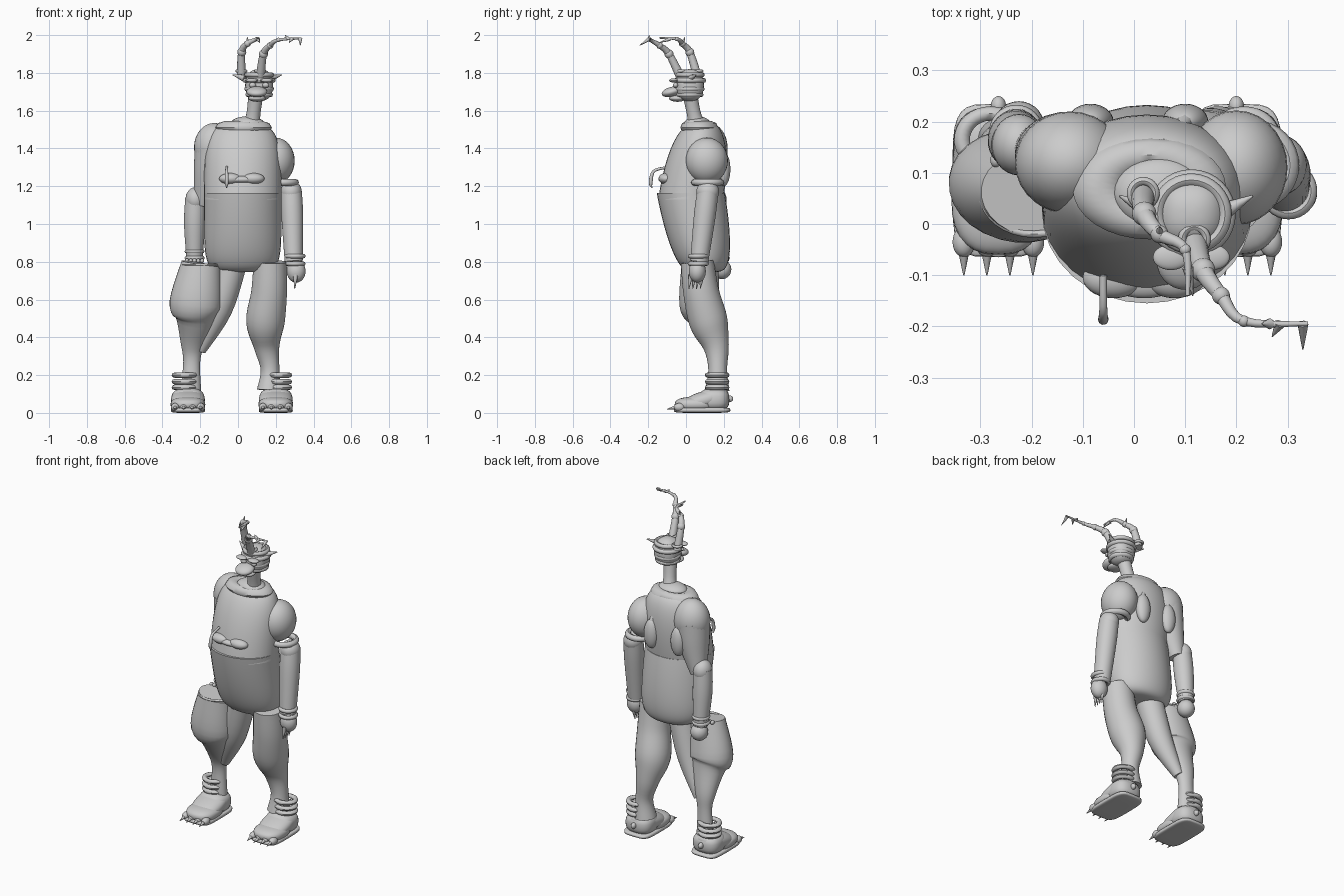
import bpy, bmesh, math
from mathutils import Vector

cube = bpy.data.objects.get("Cube")
if cube:
    bpy.data.objects.remove(cube, do_unlink=True)

shade = (.6, .6, .6, 1)
grey = bpy.data.materials.new("plain grey")
grey.use_nodes = True
grey.diffuse_color = shade
grey.node_tree.nodes["Principled BSDF"].inputs["Base Color"].default_value = shade


def finish(name, bm):
    """Turn a bmesh into a smooth-shaded object."""
    bmesh.ops.recalc_face_normals(bm, faces=bm.faces)
    mesh = bpy.data.meshes.new(name)
    bm.to_mesh(mesh)
    bm.free()
    mesh.materials.append(grey)
    part = bpy.data.objects.new(name, mesh)
    bpy.context.collection.objects.link(part)
    bpy.ops.object.select_all(action='DESELECT')
    part.select_set(True)
    bpy.context.view_layer.objects.active = part
    bpy.ops.object.shade_smooth_by_angle(angle=math.radians(45))
    return part


def circle(count):
    """Cosine and sine pairs around a full turn."""
    angles = [math.tau * i / count for i in range(count)]
    return [(math.cos(a), math.sin(a)) for a in angles]


def skin(name, rings, closed=False):
    """Bridge neighbouring rings of points, capping or joining the ends."""
    bm = bmesh.new()
    rings = [[bm.verts.new(point) for point in ring_points] for ring_points in rings]
    following = rings[1:] + rings[:1] if closed else rings[1:]
    for lower, upper in zip(rings, following):
        for i in range(len(lower)):
            bm.faces.new((lower[i - 1], lower[i], upper[i], upper[i - 1]))
    if not closed:
        bm.faces.new(rings[0])
        bm.faces.new(rings[-1])
    return finish(name, bm)


def smooth_path(rows, steps=5):
    """Catmull-Rom interpolation through position and radius rows."""
    rows = [Vector(row) for row in rows]
    padded = rows[:1] + rows + rows[-1:]
    path = []
    for before, start, end, after in zip(padded, padded[1:], padded[2:], padded[3:]):
        for step in range(steps):
            t = step / steps
            bend = 2 * before - 5 * start + 4 * end - after
            twist = 3 * (start - end) + after - before
            path.append(start + t / 2 * (end - before + t * (bend + t * twist)))
    return path + rows[-1:]


def tube(name, *rows, sides=16, flat=1):
    """Tapered tube through (x, y, z, radius) rows, flattened front to back."""
    path = smooth_path(rows)
    last = len(path) - 1
    rings = []
    for i, row in enumerate(path):
        along = path[min(i + 1, last)].xyz - path[max(i - 1, 0)].xyz
        across = along.cross(Vector((.1, 1, .05))).normalized()
        upward = across.cross(along).normalized() * flat
        rings.append([row.xyz + row.w * (across * c + upward * s) for c, s in circle(sides)])
    return skin(name, rings)


def spike(name, base, tip, radius):
    return tube(name, (*base, radius), (*tip, radius / 9), sides=8)


def shell(name, dome, rim, width, depth, dome_depth, roundness):
    """Elliptical barrel, domed at one end and cut flat at the other."""
    dome, rim = Vector(dome), Vector(rim)
    count = 28
    rings = []
    for i in range(count):
        t = math.cos(math.pi / 2 * i / (count - 1))
        centre = rim.lerp(dome, t)
        size = (1 - t ** roundness + .001) ** (1 / roundness)
        deep = depth + (dome_depth - depth) * t * t
        rings.append([centre + size * Vector((width * c, deep * s, 0)) for c, s in circle(32)])
    return skin(name, rings)


def ball(name, centre, size, tilt=0, boxiness=1):
    """Ellipsoid, optionally squared off and pitched."""
    bm = bmesh.new()
    bmesh.ops.create_uvsphere(bm, u_segments=28, v_segments=16, radius=1)
    for vert in bm.verts:
        vert.co = [math.copysign(abs(c) ** boxiness, c) for c in vert.co]
    part = finish(name, bm)
    part.location, part.scale, part.rotation_euler.x = centre, size, tilt


def ring(name, centre, radius, thick, stretch=1):
    """Horizontal hoop of round section, stretched along x."""
    hoop = [[((radius + thick * a) * c * stretch, (radius + thick * a) * s, thick * b)
             for a, b in circle(8)] for c, s in circle(32)]
    skin(name, hoop, closed=True).location = centre


# Torso: belly shell, overlapping chest shell, rolled collar
middle = .025
shell("belly", (middle, .1, .745), (middle, .025, 1.165), .205, .18, .135, 6)
shell("chest", (middle, .085, 1.535), (middle, .025, 1.13), .205, .172, .13, 4)
ring("collar", (.03, .07, 1.51), .065, .035, 1.5)
ball("collar_mound", (.05, .06, 1.53), (.09, .07, .04))

# Chest relief and hanging hook
for name, x in (("right", -.04), ("left", .08)):
    ball(name + "_chest_relief", (x, -.105, 1.24), (.06, .04, .03))
ball("chest_relief_bridge", (.02, -.11, 1.235), (.07, .035, .02))
hook_x = -.06
tube("chest_hook", (hook_x, -.1, 1.3, .007), (hook_x, -.17, 1.28, .008),
     (hook_x, -.187, 1.22, .01), (hook_x, -.18, 1.19, .002))

# Leaf shapes on the back
for name, x in (("left", .1), ("right", -.085)):
    ball(name + "_back_leaf", (x, .2, 1.29), (.045, .035, .09))
    spike(name + "_leaf_stem", (x, .2, 1.36), (x * .8, .17, 1.46), .018)

# Left arm with cuffs and claws
ball("left_shoulder", (.2, .11, 1.335), (.1, .112, .122))
ring("left_sleeve", (.235, .115, 1.22), .07, .018)
ball("left_elbow", (.282, .115, 1.17), (.056, .06, .06))
tube("left_forearm", (.282, .115, 1.17, .056), (.287, .1, 1.05, .058), (.295, .07, .8, .048), sides=28)
for z in (.79, .83):
    ring("left_cuff", (.302, .065, z), .044, .012)
ball("left_hand", (.308, .06, .75), (.05, .045, .06))
for i in range(4):
    y = .025 + .02 * i
    spike("left_finger_claw", (.305, y, .73), (.3, y - .01, .655), .014)

# Right arm with ball hand
ball("right_shoulder", (-.125, .12, 1.405), (.108, .1, .13))
tube("right_upper_arm", (-.13, .12, 1.4, .1), (-.15, .13, 1.26, .085), (-.19, .15, 1.1, .045), sides=28)
ball("right_elbow", (-.225, .155, 1.13), (.053, .06, .065))
tube("right_forearm", (-.225, .155, 1.14, .054), (-.23, .165, 1, .056), (-.23, .185, .8, .042), sides=28)
for z in (.82, .855):
    ring("right_cuff", (-.23, .18, z), .042, .011)
ball("right_hand", (-.225, .19, .76), (.05, .05, .052))
for i in range(5):
    ball("right_knuckle", (-.27 + .02 * i, .125, .805), (.011, .014, .012))

# Left leg, right inner thigh and flared right leg guard
tube("left_leg", (.17, .06, .8, .088), (.165, .08, .64, .095), (.145, .12, .48, .102),
     (.152, .16, .35, .068), (.17, .168, .23, .05), (.165, .165, .12, .065), sides=28)
tube("right_thigh", (-.03, .09, .8, .08), (-.1, .11, .55, .07), (-.2, .155, .33, .03), sides=28)
tube("right_leg_guard", (-.195, .06, .79, .105), (-.225, .075, .58, .138), (-.225, .1, .5, .105),
     (-.24, .15, .37, .065), (-.245, .165, .27, .045), (-.25, .165, .12, .055), sides=28, flat=.8)
ring("right_guard_rim", (-.195, .06, .785), .08, .007, 1.25)

# Shoes with soles, ankle rings, heel studs and claws
for name, x in (("left", .2), ("right", -.265)):
    ball(name + "_sole", (x, .085, .015), (.09, .15, .015), boxiness=.45)
    ball(name + "_toe_box", (x, .05, .045), (.092, .11, .04), boxiness=.8)
    ball(name + "_instep", (x, .1, .068), (.09, .13, .048), tilt=.3, boxiness=.85)
    ball(name + "_heel", (x, .15, .07), (.088, .08, .062), boxiness=.75)
    for z in (.135, .165, .2):
        ring(name + "_ankle_ring", (x + .015 * math.copysign(1, x), .165, z), .051, .014, 1.1)
    ball(name + "_heel_stud", (x, .23, .075), (.015, .02, .018))
    for i in range(4):
        toe_x = x + (i - 1.5) * .045
        ball(name + "_toe", (toe_x, -.035, .03), (.022, .03, .022))
        spike(name + "_toe_claw", (toe_x, -.05, .03), (toe_x, -.1, .02), .012)

# Neck and banded head
tube("neck", (.065, .07, 1.48, .06), (.08, .045, 1.57, .038), (.095, .02, 1.69, .04), sides=28)
head_x, head_y = .112, .02
ball("skull", (head_x, head_y, 1.735), (.074, .075, .085), boxiness=.85)
for z, radius in ((1.685, .06), (1.715, .066), (1.76, .074), (1.79, .066)):
    ring("head_band", (head_x, head_y, z), radius, .013)

# Face and ears
ball("snout", (.1, -.075, 1.7), (.055, .055, .026), tilt=.25)
ball("lower_jaw", (.1, -.045, 1.665), (.045, .045, .018))
for name, side in (("right", -1), ("left", 1)):
    ball(name + "_eye", (head_x + side * .035, -.055, 1.735), (.018, .014, .014))
    ball(name + "_brow", (head_x + side * .04, -.065, 1.76), (.035, .025, .011))
    spike(name + "_ear", (head_x - .01 + side * .065, .02, 1.77),
          (head_x - .01 + side * .13, .055, 1.79), .02)

# Jointed horns, swept forward and thinning by rule
horns = {
    "right": ((.018, .06, 1.78), (.02, .02, 1.91), (.05, -.02, 1.955), (.1, -.05, 1.98), (.105, -.14, 1.985)),
    "left": ((.118, -.03, 1.78), (.135, -.09, 1.9), (.17, -.14, 1.945), (.215, -.19, 1.975), (.34, -.195, 1.982)),
}
for name, points in horns.items():
    radii = [.024 - .005 * i for i in range(len(points))]
    tube(name + "_horn", *[(*point, radius) for point, radius in zip(points, radii)])
    for point, radius in zip(points[1:-1], radii[1:]):
        ball(name + "_horn_joint", point, [radius * 1.25] * 3)
    ring(name + "_horn_base", Vector(points[0]) + Vector((0, 0, .03)), .024, .008)

# Thorns grow from the horns by an offset
for name, base, offset in (("left_tip", (.33, -.195, 1.98), (0, -.05, -.035)),
                           ("left_side", (.285, -.195, 1.98), (-.015, -.025, -.02)),
                           ("left_top", (.265, -.195, 1.98), (-.015, 0, .02)),
                           ("right_side", (.105, -.085, 1.98), (.01, -.055, -.02)),
                           ("right_back", (.05, -.02, 1.955), (0, .015, .035))):
    spike(name + "_thorn", base, Vector(base) + Vector(offset), .011)
